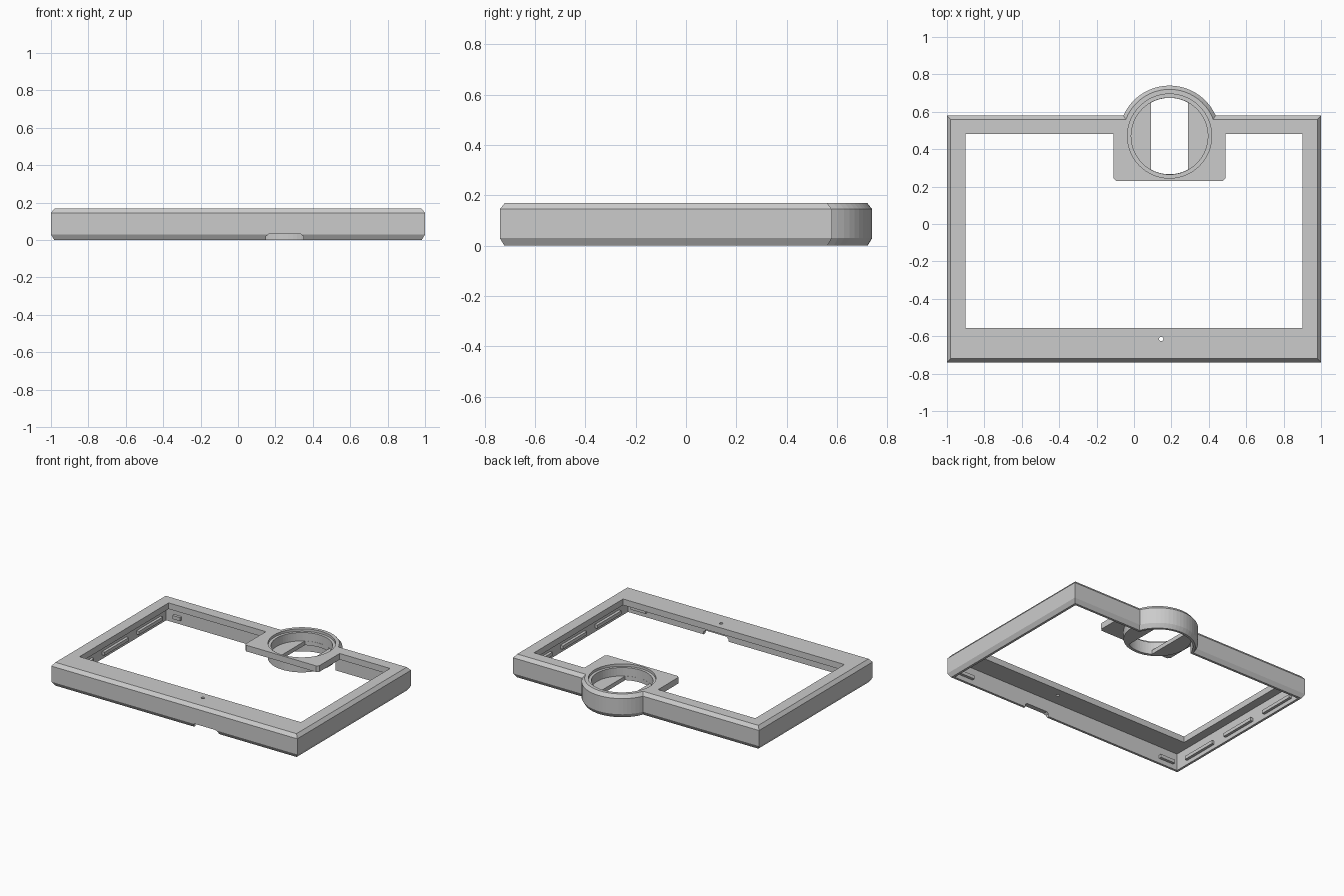
import bpy, bmesh, math

cube = bpy.data.objects.get("Cube")
if cube:
    bpy.data.objects.remove(cube, do_unlink=True)

grey = bpy.data.materials.new("plain_grey")
grey.use_nodes = True
colour = (0.6, 0.6, 0.6, 1)
grey.diffuse_color = colour
grey.node_tree.nodes["Principled BSDF"].inputs["Base Color"].default_value = colour

CX, CY = 0.19, 0.47          # centre of the round mount
PLATE = 0.125                # underside of the face plate


def loft(name, layers):
    """Solid through stacked outlines, given as (z, points) from the bottom up."""
    bm = bmesh.new()
    rings = [[bm.verts.new((x, y, z)) for x, y in pts] for z, pts in layers]
    n = len(rings[0])
    bm.faces.new(rings[0][::-1])
    bm.faces.new(rings[-1])
    for low, high in zip(rings, rings[1:]):
        for i in range(n):
            j = (i + 1) % n
            bm.faces.new((low[i], low[j], high[j], high[i]))
    bmesh.ops.recalc_face_normals(bm, faces=bm.faces)
    mesh = bpy.data.meshes.new(name)
    bm.to_mesh(mesh)
    bm.free()
    mesh.materials.append(grey)
    ob = bpy.data.objects.new(name, mesh)
    bpy.context.collection.objects.link(ob)
    return ob


def prism(name, pts, z0, z1):
    return loft(name, [(z0, pts), (z1, pts)])


def rect(x0, x1, y0, y1):
    return [(x0, y0), (x1, y0), (x1, y1), (x0, y1)]


def arc(r, a0, a1, n):
    return [(CX + r * math.cos(a0 + (a1 - a0) * i / n),
             CY + r * math.sin(a0 + (a1 - a0) * i / n)) for i in range(n + 1)]


def circle(r, n=64):
    return arc(r, 0, math.tau, n)[:-1]


def outline(d):
    """Case outline with its round bulge, moved inwards by d."""
    x, back, r = 1 - d, 0.58 - d, 0.27 - d
    a = math.asin((back - CY) / r)
    return ([(-x, -0.74 + d), (x, -0.74 + d), (x, back)]
            + arc(r, a, math.pi - a, 22) + [(-x, back)])


def cut(target, *cutters):
    for c in cutters:
        c.hide_render = True
        m = target.modifiers.new("cut", 'BOOLEAN')
        m.operation, m.solver, m.object = 'DIFFERENCE', 'EXACT', c
    graph = bpy.context.evaluated_depsgraph_get()
    mesh = bpy.data.meshes.new_from_object(target.evaluated_get(graph))
    target.modifiers.clear()
    target.data = mesh
    for c in cutters:
        bpy.data.objects.remove(c, do_unlink=True)


# Hollow case, open below, with chamfered outer edges
case = loft("case", [(0, outline(0.018)), (0.03, outline(0)),
                     (0.145, outline(0)), (0.17, outline(0.02))])
window = [(-0.9, -0.555), (0.9, -0.555), (0.9, 0.48), (0.49, 0.48),
          (0.49, 0.245), (0.475, 0.23), (-0.095, 0.23), (-0.11, 0.245),
          (-0.11, 0.48), (-0.9, 0.48)]
pin = [(0.145 + 0.012 * math.cos(i * math.pi / 6),
        -0.615 + 0.012 * math.sin(i * math.pi / 6)) for i in range(12)]
notch = rect(0.15, 0.35, -0.8, -0.69)
notch_top = rect(0.165, 0.335, -0.8, -0.69)
cut(case,
    prism("cavity", outline(0.035), -0.1, PLATE),
    prism("window_cut", window, 0.05, 0.3),
    prism("mount_hole", circle(0.225), 0.05, 0.3),
    prism("pin_hole", pin, 0.05, 0.3),
    loft("notch_cut", [(-0.05, notch), (0.02, notch), (0.032, notch_top)]))

# Round cup under the mount, with a slot in its floor
cup = prism("mount_cup", circle(0.226), 0.06, 0.152)
half = math.acos(0.1 / 0.204)
slot = (arc(0.204, half, math.pi - half, 16)
        + arc(0.204, math.pi + half, math.tau - half, 16))
cut(cup, prism("cup_bore", circle(0.205), 0.09, 0.3),
    prism("slot_cut", slot, 0.0, 0.2))

# Snap ribs on the inner walls
for side, label in ((-1, "right"), (1, "left")):
    for i in range(3):
        y = -0.46 + 0.4 * i
        x0, x1 = sorted((side * 0.945, side * 0.97))
        prism(f"{label}_rib_{i + 1}", rect(x0, x1, y - 0.14, y + 0.14), 0.03, 0.055)
    x = side * 0.87
    prism(f"{label}_front_clip", rect(x - 0.06, x + 0.06, -0.71, -0.685), 0.035, 0.06)
    prism(f"{label}_back_clip", rect(x - 0.03, x + 0.03, 0.525, 0.55), 0.035, 0.06)
